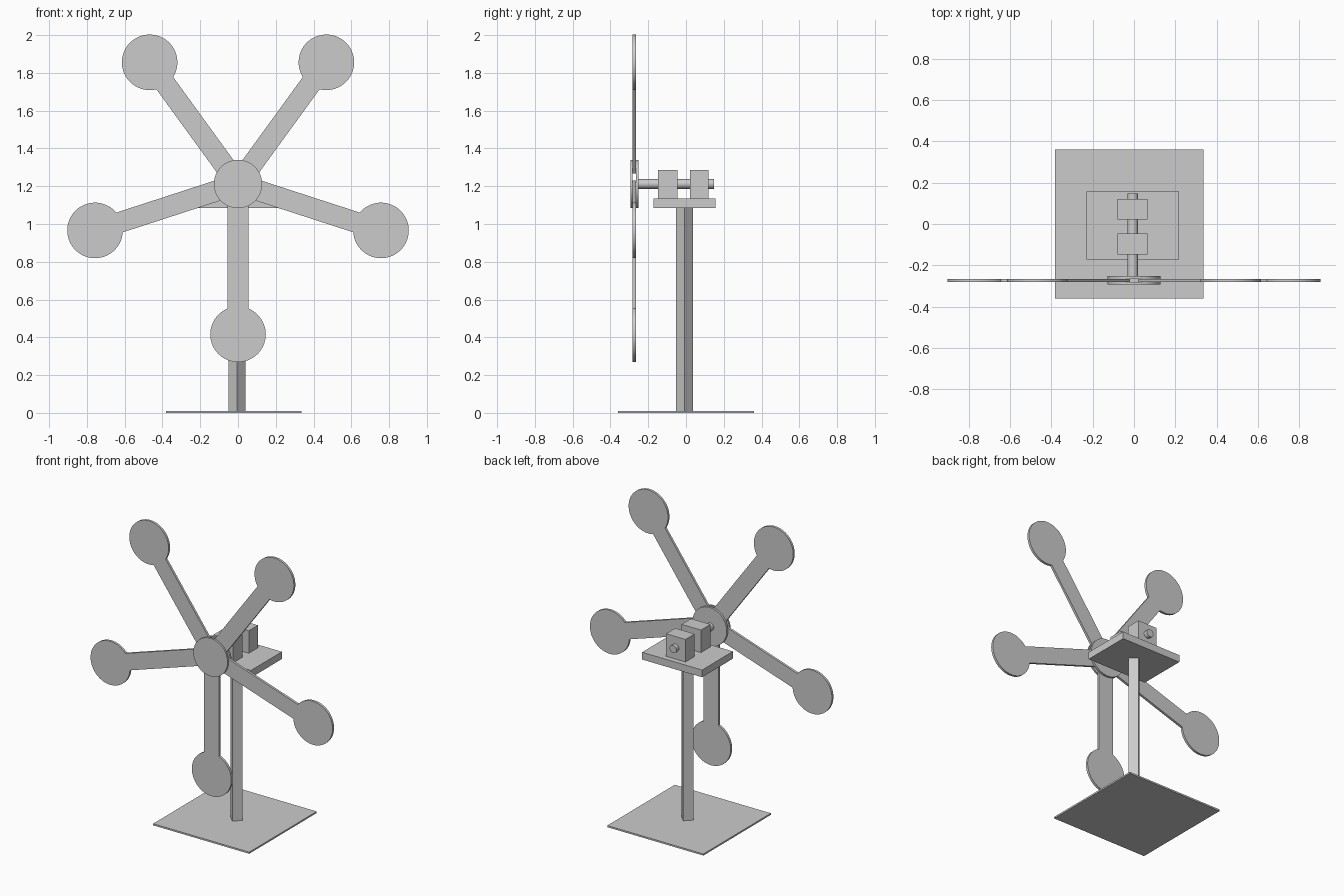
import bpy, bmesh, math
from mathutils import Matrix, Vector

cube = bpy.data.objects.get("Cube")
if cube:
    bpy.data.objects.remove(cube, do_unlink=True)

grey = bpy.data.materials.new("plain grey")
grey.use_nodes = True
grey.diffuse_color = (0.6, 0.6, 0.6, 1)
grey.node_tree.nodes["Principled BSDF"].inputs["Base Color"].default_value = (0.6, 0.6, 0.6, 1)

AXLE_Z = 1.212
BLADE_Y = -0.274


def finish(name, bm, smooth=False):
    bmesh.ops.recalc_face_normals(bm, faces=bm.faces)
    mesh = bpy.data.meshes.new(name)
    bm.to_mesh(mesh)
    bm.free()
    mesh.materials.append(grey)
    obj = bpy.data.objects.new(name, mesh)
    bpy.context.collection.objects.link(obj)
    if smooth:
        bpy.ops.object.select_all(action='DESELECT')
        obj.select_set(True)
        bpy.context.view_layer.objects.active = obj
        bpy.ops.object.shade_smooth_by_angle(angle=math.radians(30))
    return obj


def box(name, low, high, turn=0):
    low, high = Vector(low), Vector(high)
    bm = bmesh.new()
    matrix = (Matrix.Translation((low + high) / 2) @ Matrix.Rotation(turn, 4, 'Z')
              @ Matrix.Diagonal((*(high - low), 1)))
    bmesh.ops.create_cube(bm, size=1, matrix=matrix)
    return finish(name, bm)


def cylinder_y(name, x, radius, y0, y1):
    bm = bmesh.new()
    matrix = Matrix.Translation((x, (y0 + y1) / 2, AXLE_Z)) @ Matrix.Rotation(math.pi / 2, 4, 'X')
    bmesh.ops.create_cone(bm, cap_ends=True, segments=64, radius1=radius, radius2=radius,
                          depth=y1 - y0, matrix=matrix)
    return finish(name, bm, True)


def blade(name, angle, start=0.11, reach=0.796, radius=0.147, half=0.055, thick=0.016):
    # flat arm and round paddle cut from one outline
    neck = math.asin(half / radius)
    outline = [(start, half), (start, -half)]
    steps = 56
    for i in range(steps + 1):
        a = -math.pi + neck + (2 * math.pi - 2 * neck) * i / steps
        outline.append((reach + radius * math.cos(a), radius * math.sin(a)))
    bm = bmesh.new()
    face = bm.faces.new([bm.verts.new((u, -thick / 2, v)) for u, v in outline])
    out = bmesh.ops.extrude_face_region(bm, geom=[face])
    moved = [g for g in out["geom"] if isinstance(g, bmesh.types.BMVert)]
    bmesh.ops.translate(bm, verts=moved, vec=(0, thick, 0))
    bm.transform(Matrix.Translation((0, BLADE_Y, AXLE_Z)) @ Matrix.Rotation(-angle, 4, 'Y'))
    return finish(name, bm, True)


# Stand: thin base, post set cornerwise, platform
box("base_plate", (-0.382, -0.36, 0), (0.336, 0.36, 0.011))
side = 0.045 / math.sqrt(2)
box("post", (-0.006 - side, -0.007 - side, 0.011), (-0.006 + side, -0.007 + side, 1.086), math.pi / 4)
box("platform", (-0.23, -0.172, 1.086), (0.218, 0.157, 1.135))

# Bearing blocks and axle
for name, y0, y1 in (("front_bearing", -0.147, -0.046), ("rear_bearing", 0.022, 0.12)):
    box(name, (-0.08, y0, 1.135), (0.065, y1, 1.287))
cylinder_y("axle", -0.006, 0.0255, -0.255, 0.147)

# Rotor: two hub discs clamping five blades
cylinder_y("front_hub_disc", 0, 0.128, -0.294, BLADE_Y - 0.008)
cylinder_y("rear_hub_disc", 0, 0.128, BLADE_Y + 0.008, -0.252)
for i in range(5):
    blade(f"blade_{i + 1}", math.radians(72 * i - 90))
